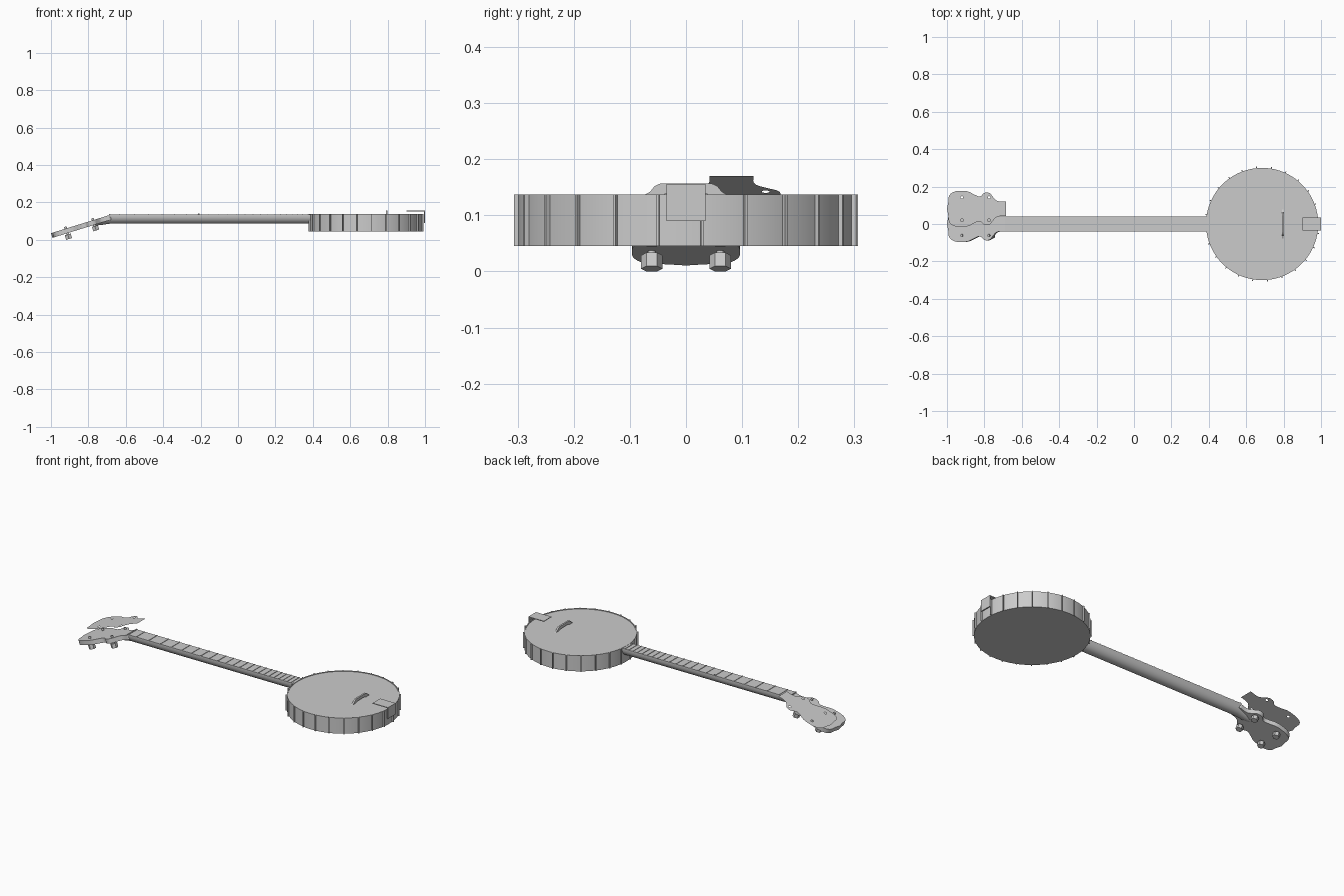
import bpy, bmesh, math
from mathutils import Matrix, Vector

if "Cube" in bpy.data.objects:
    bpy.data.objects.remove(bpy.data.objects["Cube"])

grey = bpy.data.materials.new("light grey")
grey.use_nodes = True
grey.diffuse_color = (0.6, 0.6, 0.6, 1)
grey.node_tree.nodes["Principled BSDF"].inputs["Base Color"].default_value = (0.6, 0.6, 0.6, 1)

TILT = math.atan(0.31)                 # slope of the headstock
DRUM = Vector((0.685, 0, 0))


def add(name, bm, smooth=False, matrix=None):
    if matrix is not None:
        bm.transform(matrix)
    bmesh.ops.recalc_face_normals(bm, faces=bm.faces)
    mesh = bpy.data.meshes.new(name)
    bm.to_mesh(mesh)
    bm.free()
    mesh.materials.append(grey)
    ob = bpy.data.objects.new(name, mesh)
    bpy.context.collection.objects.link(ob)
    if smooth:
        bpy.ops.object.select_all(action='DESELECT')
        ob.select_set(True)
        bpy.context.view_layer.objects.active = ob
        bpy.ops.object.shade_smooth_by_angle(angle=math.radians(35))
    return ob


def put_box(bm, lo, hi, matrix=Matrix()):
    lo, hi = Vector(lo), Vector(hi)
    bmesh.ops.create_cube(bm, size=1, matrix=matrix @ Matrix.Translation((lo + hi) / 2)
                          @ Matrix.Diagonal((*(hi - lo), 1)))


def put_rod(bm, x, y, z0, z1, r, sides):
    bmesh.ops.create_cone(bm, cap_ends=True, segments=sides, radius1=r, radius2=r,
                          depth=z1 - z0, matrix=Matrix.Translation((x, y, (z0 + z1) / 2)))


def loft(bm, rings):
    rows = [[bm.verts.new(p) for p in ring] for ring in rings]
    n = len(rows[0])
    for a, b in zip(rows, rows[1:]):
        for i in range(n):
            bm.faces.new((a[i], a[(i + 1) % n], b[(i + 1) % n], b[i]))
    bm.faces.new(rows[0])
    bm.faces.new(rows[-1])


# Drum: turned rim with a raised lip and a slightly sunken skin
bm = bmesh.new()
profile = [(0.3, 0.045), (0.3, 0.137), (0.295, 0.137), (0.295, 0.134)]
loft(bm, [[DRUM + Vector((r * math.cos(t), r * math.sin(t), z))
           for t in (math.tau * i / 96 for i in range(96))] for r, z in profile])
add("drum", bm, smooth=True)

# Tension brackets around the rim
bm = bmesh.new()
for k in range(24):
    turn = Matrix.Translation(DRUM) @ Matrix.Rotation(math.radians(-84.5 + 15 * k), 4, 'Z')
    put_box(bm, (0.298, -0.0025, 0.045), (0.308, 0.0025, 0.137), turn)
add("rim_brackets", bm)

# Tailpiece: flat strip folded down over the rim
bm = bmesh.new()
put_box(bm, (0.9, -0.035, 0.152), (1, 0.035, 0.156))
put_box(bm, (0.994, -0.035, 0.09), (1, 0.035, 0.156))
add("tailpiece", bm)

# Bridge: low arched profile with flared feet
half = [(0.045, 0.157), (0.056, 0.152), (0.064, 0.142), (0.078, 0.134), (0.05, 0.134), (0.03, 0.14)]
outline = half + [(-y, z) for y, z in reversed(half)]
bm = bmesh.new()
loft(bm, [[(x, y, z) for y, z in outline] for x in (0.79, 0.8)])
add("bridge", bm)

# Neck: half-round section, shrinking under the headstock
bm = bmesh.new()
sections = [(-0.79, 0.012, 0.088, 0.012), (-0.74, 0.03, 0.108, 0.03),
            (-0.685, 0.04, 0.13, 0.044), (0.39, 0.04, 0.13, 0.044)]
loft(bm, [[(x, w * math.cos(a), top - d * math.sin(a))
           for a in (math.pi * i / 16 for i in range(17))] for x, w, top, d in sections])
add("neck", bm, smooth=True)

# Fingerboard, nut, frets and the short string's post
bm = bmesh.new()
put_box(bm, (-0.685, -0.04, 0.13), (0.39, 0.04, 0.136))
add("fingerboard", bm)
bm = bmesh.new()
put_box(bm, (-0.69, -0.04, 0.13), (-0.683, 0.04, 0.139))
add("nut", bm)
bm = bmesh.new()
for n in range(1, 23):
    x = 0.795 - 1.514 * 2 ** (-n / 12)
    put_box(bm, (x - 0.002, -0.04, 0.135), (x + 0.002, 0.04, 0.1385))
add("frets", bm)
bm = bmesh.new()
put_rod(bm, -0.21, 0.033, 0.135, 0.141, 0.004, 8)
add("short_string_post", bm)

# Headstock outline, half of it, running from the neck to the tip
EDGE = [(-0.685, 0.039), (-0.735, 0.044), (-0.755, 0.065), (-0.772, 0.084), (-0.8, 0.085),
        (-0.822, 0.067), (-0.853, 0.076), (-0.885, 0.092), (-0.917, 0.096), (-0.965, 0.09),
        (-0.988, 0.07), (-0.993, 0.035)]
PEGS = [(x, y) for x in (-0.92, -0.775) for y in (-0.061, 0.061)]


def along(x):
    return (x + 0.685) / math.cos(TILT)


def sloped(y, z):
    return Matrix.Translation((-0.685, y, z)) @ Matrix.Rotation(-TILT, 4, 'Y')


def cutout(name, thickness, matrix):
    """Filled outline with four peg holes, turned into a mesh."""
    curve = bpy.data.curves.new(name, 'CURVE')
    curve.dimensions, curve.fill_mode = '2D', 'BOTH'
    curve.extrude = thickness / 2
    curve.resolution_u = 4
    loops = [EDGE + [(-1, 0)] + [(x, -y) for x, y in reversed(EDGE)]]
    for px, py in PEGS:
        loops.append([(px + 0.007 * math.cos(a), py + 0.007 * math.sin(a))
                      for a in (math.tau * i / 8 for i in range(8))])
    for loop in loops:
        spline = curve.splines.new('BEZIER')
        spline.bezier_points.add(len(loop) - 1)
        spline.use_cyclic_u = True
        for p, (x, y) in zip(spline.bezier_points, loop):
            p.co = (along(x), y, 0)
            sharp = x in (-0.685, -1)
            p.handle_left_type = p.handle_right_type = 'VECTOR' if sharp else 'AUTO'
    temp = bpy.data.objects.new(name + "_curve", curve)
    bpy.context.collection.objects.link(temp)
    bpy.context.view_layer.update()
    mesh = bpy.data.meshes.new_from_object(temp.evaluated_get(bpy.context.evaluated_depsgraph_get()))
    bpy.data.objects.remove(temp)
    bm = bmesh.new()
    bm.from_mesh(mesh)
    bpy.data.meshes.remove(mesh)
    bmesh.ops.remove_doubles(bm, verts=bm.verts, dist=1e-5)
    bm.transform(Matrix.Translation((0, 0, -thickness / 2)))
    return add(name, bm, matrix=matrix)


cutout("headstock", 0.026, sloped(0, 0.133))
# Loose face plate hovering beside and above the headstock
cutout("headstock_face_plate", 0, sloped(0.081, 0.17))

# Tuning pegs: thin post through the headstock, hexagonal knob below
bm = bmesh.new()
for px, py in PEGS:
    put_rod(bm, along(px), py, -0.04, 0.011, 0.0065, 12)
    put_rod(bm, along(px), py, -0.058, -0.033, 0.019, 6)
add("tuning_pegs", bm, matrix=sloped(0, 0.133))
